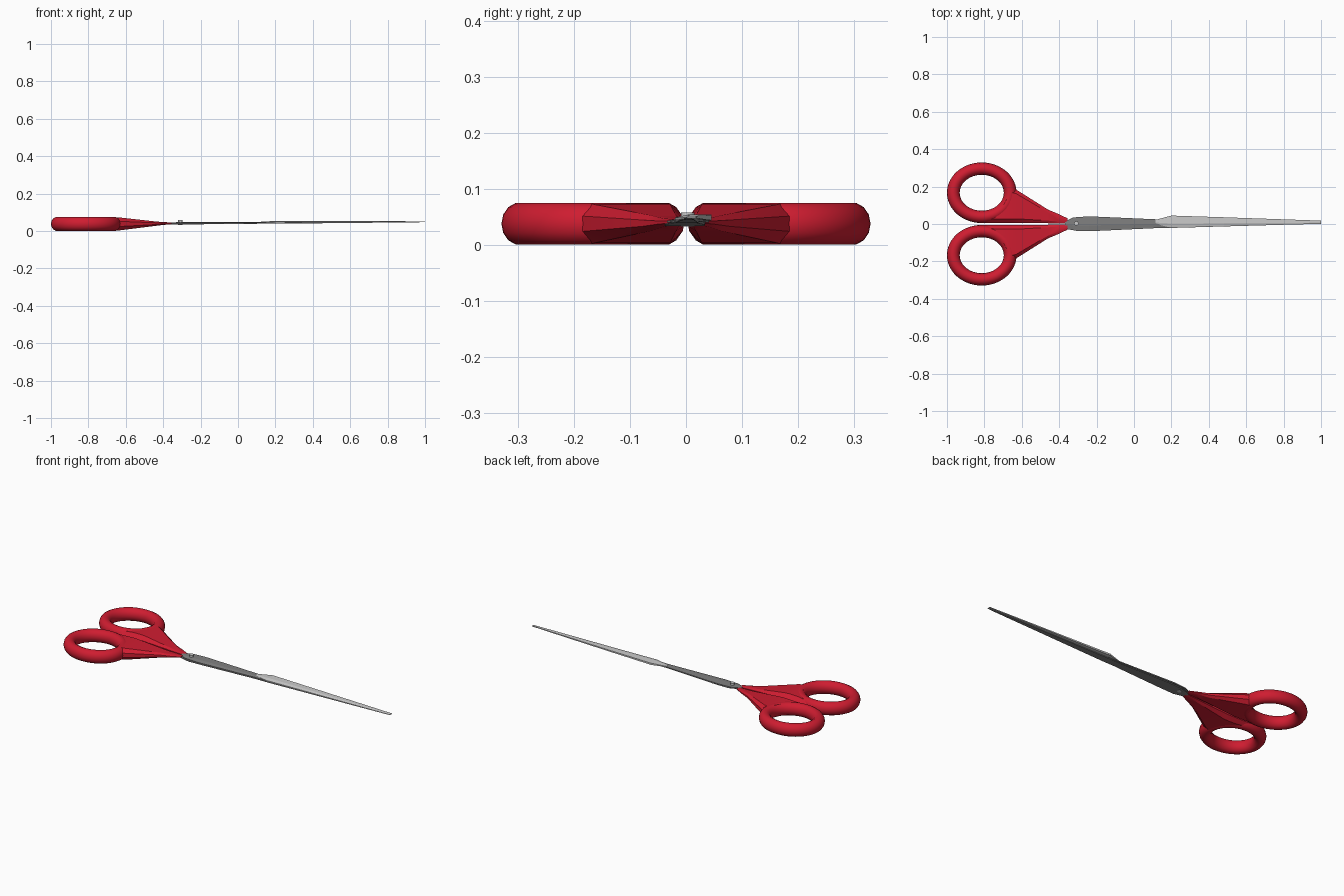
import bpy, bmesh, math

if "Cube" in bpy.data.objects:
    bpy.data.objects.remove(bpy.data.objects["Cube"])

def material(name, color):
    m = bpy.data.materials.new(name)
    m.diffuse_color = (*color, 1)
    m.use_nodes = True
    m.node_tree.nodes["Principled BSDF"].inputs["Base Color"].default_value = m.diffuse_color
    return m

RED = material("red_plastic", (0.62, 0.012, 0.03))
DARK = material("dark_steel", (0.22, 0.22, 0.22))

def finish(name, bm, mat=None, angle=None):
    bmesh.ops.recalc_face_normals(bm, faces=bm.faces)
    me = bpy.data.meshes.new(name)
    bm.to_mesh(me)
    bm.free()
    ob = bpy.data.objects.new(name, me)
    bpy.context.collection.objects.link(ob)
    if mat:
        me.materials.append(mat)
    if angle:
        bpy.ops.object.select_all(action='DESELECT')
        ob.select_set(True)
        bpy.context.view_layer.objects.active = ob
        bpy.ops.object.shade_smooth_by_angle(angle=math.radians(angle))
    return ob

def loft(rows, closed=False):
    """Skin a list of equal-length closed sections."""
    bm = bmesh.new()
    vs = [[bm.verts.new(p) for p in r] for r in rows]
    n, k = len(vs), len(vs[0])
    for i in range(n if closed else n - 1):
        a, b = vs[i], vs[(i + 1) % n]
        for j in range(k):
            bm.faces.new((a[j], a[(j + 1) % k], b[(j + 1) % k], b[j]))
    if not closed:
        bm.faces.new(vs[0])
        bm.faces.new(vs[-1])
    return bm

def finger_ring(name, s):
    rows = []
    for i in range(48):
        a = math.tau * i / 48
        row = []
        for j in range(14):
            b = math.tau * j / 14
            o = 0.034 * math.cos(b)
            row.append((-0.814 + (0.152 + o) * math.cos(a),
                        s * (0.167 + (0.129 + o * 0.97) * math.sin(a)),
                        0.038 + 0.038 * math.sin(b)))
        rows.append(row)
    return finish(name, loft(rows, True), RED, 40)

def handle_shank(name, s):
    # x, inner y, outer y, half thickness, centre height, chamfer
    secs = [(-0.83, 0.006, 0.045, 0.024, 0.038, 0.013),
            (-0.72, 0.006, 0.085, 0.034, 0.038, 0.022),
            (-0.66, 0.006, 0.192, 0.036, 0.038, 0.022),
            (-0.63, 0.006, 0.184, 0.034, 0.038, 0.022),
            (-0.46, 0.004, 0.077, 0.014, 0.039, 0.014),
            (-0.40, 0.002, 0.052, 0.0075, 0.040, 0.012),
            (-0.355, 0.002, 0.030, 0.005, 0.041, 0.008)]
    rows = []
    for x, y0, y1, h, z, c in secs:
        e = h * 0.4
        pts = [(y0, -e), (y0 + c, -h), (y1 - c, -h), (y1, -e),
               (y1, e), (y1 - c, h), (y0 + c, h), (y0, e)]
        rows.append([(x, s * y, z + dz) for y, dz in pts])
    return finish(name, loft(rows), RED, 25)

def blade(name, secs, mat=None):
    # x, low y, high y, bottom z, top z, with a ground bevel on the low-y side
    rows = []
    for x, y0, y1, z0, z1 in secs:
        rows.append([(x, y0, z0), (x, y1, z0), (x, y1, z1),
                     (x, y0 + (y1 - y0) * 0.35, z1), (x, y0, z0 + (z1 - z0) * 0.5)])
    return finish(name, loft(rows), mat)

# Handles, mirrored about the centre line
for side, s in (("left", 1), ("right", -1)):
    finger_ring(side + "_finger_ring", s)
    handle_shank(side + "_handle_shank", s)

# Crossed tangs around the pivot
blade("upper_tang", [(-0.37, -0.012, 0.012, 0.040, 0.046),
                     (-0.325, -0.030, 0.035, 0.040, 0.047),
                     (-0.24, -0.034, 0.041, 0.040, 0.047),
                     (0.12, -0.016, 0.025, 0.042, 0.048),
                     (0.20, -0.018, 0.025, 0.043, 0.048)], DARK)
blade("lower_tang", [(-0.37, -0.025, 0.008, 0.036, 0.041),
                     (-0.30, -0.038, 0.032, 0.034, 0.041),
                     (-0.20, -0.037, 0.034, 0.036, 0.041),
                     (0.12, -0.022, 0.020, 0.039, 0.043)], DARK)

# Cutting blades
blade("upper_blade", [(0.115, 0.000, 0.022, 0.044, 0.049),
                      (0.20, -0.020, 0.045, 0.044, 0.054),
                      (0.48, -0.012, 0.036, 0.045, 0.053),
                      (1.0, 0.001, 0.018, 0.048, 0.052)])
blade("lower_blade", [(0.10, -0.022, 0.020, 0.039, 0.043),
                      (0.20, -0.021, 0.022, 0.039, 0.044),
                      (0.80, -0.004, 0.014, 0.045, 0.048),
                      (0.985, 0.001, 0.009, 0.047, 0.049)], DARK)

# Pivot screw
bpy.ops.mesh.primitive_cylinder_add(vertices=16, radius=0.012, depth=0.025,
                                    location=(-0.308, 0.003, 0.0455))
bpy.context.object.name = "pivot_screw"
